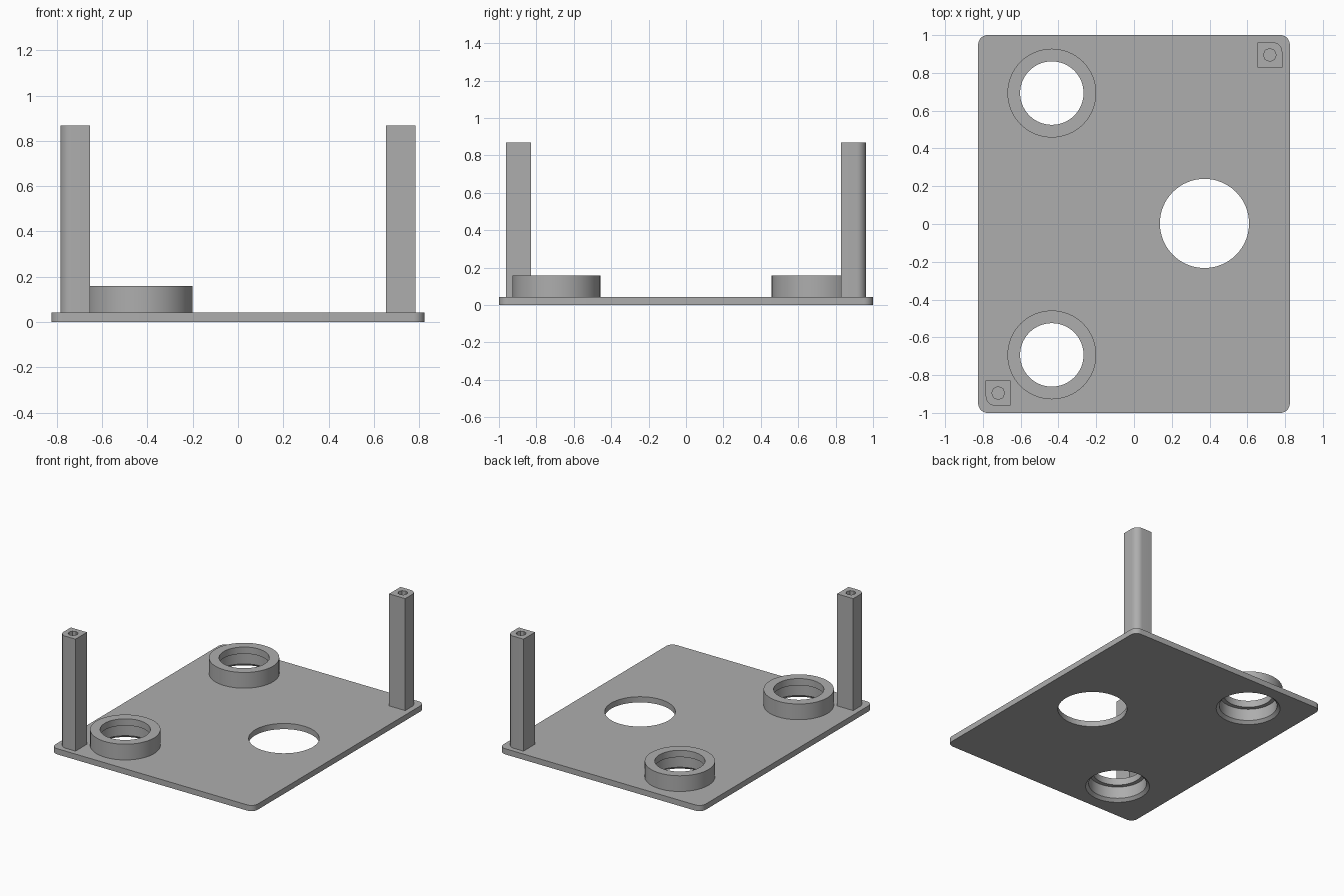
import bpy, bmesh
from math import sin, cos, pi, radians
from mathutils import Matrix

if "Cube" in bpy.data.objects:
    bpy.data.objects.remove(bpy.data.objects["Cube"])

# One plain grey for the whole part
grey = bpy.data.materials.new("plain grey")
grey.use_nodes = True
grey.diffuse_color = (0.42, 0.42, 0.42, 1)
grey.node_tree.nodes["Principled BSDF"].inputs["Base Color"].default_value = grey.diffuse_color

PLATE_TOP = 0.042
RING_X, RING_Y = -0.435, 0.693
MOUTH = 0.218


def finish(name, bm):
    bmesh.ops.recalc_face_normals(bm, faces=bm.faces)
    mesh = bpy.data.meshes.new(name)
    bm.to_mesh(mesh)
    bm.free()
    mesh.materials.append(grey)
    obj = bpy.data.objects.new(name, mesh)
    bpy.context.collection.objects.link(obj)
    bpy.ops.object.select_all(action='DESELECT')
    obj.select_set(True)
    bpy.context.view_layer.objects.active = obj
    bpy.ops.object.shade_smooth_by_angle(angle=radians(30))
    return obj


def circle(x, y, r, n=64):
    return [(x + r * cos(2 * pi * i / n), y + r * sin(2 * pi * i / n)) for i in range(n)]


def rounded_rect(hx, hy, radii, cx=0, cy=0, steps=8):
    """Corner radii run counter-clockwise from the +x +y corner."""
    pts = []
    for k, (sx, sy) in enumerate([(1, 1), (-1, 1), (-1, -1), (1, -1)]):
        r = radii[k]
        for i in range(steps + 1 if r else 1):
            a = k * pi / 2 + i * pi / 2 / steps
            pts.append((cx + sx * (hx - r) + r * cos(a) * (r > 0),
                        cy + sy * (hy - r) + r * sin(a) * (r > 0)))
    return pts


def prism(name, loops, z0, z1):
    """Extrude an outline with holes from z0 to z1."""
    bm = bmesh.new()
    for pts in loops:
        vs = [bm.verts.new((x, y, z0)) for x, y in pts]
        for a, b in zip(vs, vs[1:] + vs[:1]):
            bm.edges.new((a, b))
    bmesh.ops.triangle_fill(bm, edges=bm.edges[:], use_beauty=True, normal=(0, 0, 1))
    top = bmesh.ops.extrude_face_region(bm, geom=bm.faces[:], use_keep_orig=True)["geom"]
    moved = [g for g in top if isinstance(g, bmesh.types.BMVert)]
    bmesh.ops.translate(bm, verts=moved, vec=(0, 0, z1 - z0))
    return finish(name, bm)


def lathe(name, profile, x, y, n=64):
    """Spin a closed (radius, height) profile about a vertical axis."""
    bm = bmesh.new()
    rows = [[bm.verts.new((r * cos(2 * pi * i / n), r * sin(2 * pi * i / n), z))
             for r, z in profile] for i in range(n)]
    m = len(profile)
    for i in range(n):
        a, b = rows[i], rows[(i + 1) % n]
        for j in range(m):
            k = (j + 1) % m
            bm.faces.new((a[j], b[j], b[k], a[k]))
    bm.transform(Matrix.Translation((x, y, 0)))
    return finish(name, bm)


# Base plate with one plain hole and two ring openings
prism("base_plate",
      [rounded_rect(0.825, 1.0, [0.05] * 4),
       circle(0.373, 0.003, 0.236),
       circle(RING_X, RING_Y, MOUTH),
       circle(RING_X, -RING_Y, MOUTH)],
      0, PLATE_TOP)

# Ring holders: chamfered mouth below, stepped bore, narrow lip on top
ring_profile = [(MOUTH, 0), (0.197, 0.02), (0.197, 0.108), (0.168, 0.108),
                (0.168, 0.158), (0.235, 0.158), (0.235, PLATE_TOP), (MOUTH, PLATE_TOP)]
for side, label in ((-1, "front"), (1, "back")):
    lathe(label + "_ring_holder", ring_profile, RING_X, side * RING_Y)

# Corner posts: outer corner rounded, small screw hole from the top
for side, label, radii in ((-1, "front_right", (0, 0, 0.05, 0)),
                           (1, "back_left", (0.05, 0, 0, 0))):
    px, py = side * 0.719, side * 0.895
    prism(label + "_post",
          [rounded_rect(0.066, 0.067, radii, px, py), circle(px, py, 0.034, 8)],
          PLATE_TOP, 0.868)
